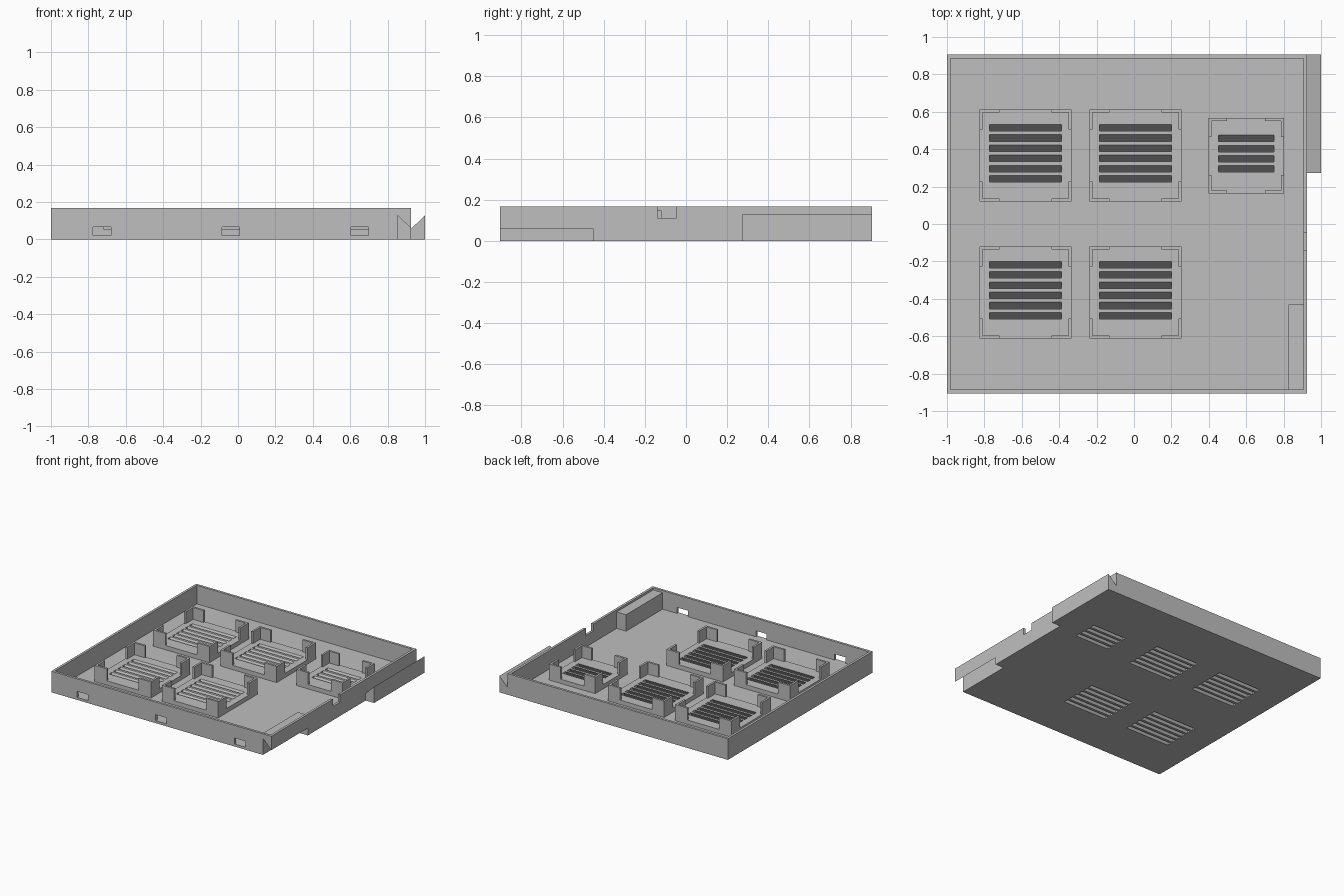
import bpy
import bmesh
from mathutils import Vector

default_cube = bpy.data.objects.get("Cube")
if default_cube:
    bpy.data.objects.remove(default_cube, do_unlink=True)

# Single plain grey material
grey = bpy.data.materials.new("plain_grey")
grey.use_nodes = True
colour = (0.52, 0.52, 0.52, 1)
grey.diffuse_color = colour
for node in grey.node_tree.nodes:
    if node.type == 'BSDF_PRINCIPLED':
        node.inputs["Base Color"].default_value = colour


def prism(bm, profile, extrusion):
    """Extrude a planar profile along a vector into a closed solid."""
    face = bm.faces.new([bm.verts.new(p) for p in profile])
    geom = bmesh.ops.extrude_face_region(bm, geom=[face])["geom"]
    moved = [g for g in geom if isinstance(g, bmesh.types.BMVert)]
    bmesh.ops.translate(bm, verts=moved, vec=Vector(extrusion))


def box(bm, x0, x1, y0, y1, z0, z1):
    prism(bm, [(x0, y0, z0), (x1, y0, z0), (x1, y1, z0), (x0, y1, z0)],
          (0, 0, z1 - z0))


def finish(bm, name):
    bmesh.ops.recalc_face_normals(bm, faces=bm.faces)
    mesh = bpy.data.meshes.new(name)
    bm.to_mesh(mesh)
    bm.free()
    mesh.materials.append(grey)
    obj = bpy.data.objects.new(name, mesh)
    bpy.context.collection.objects.link(obj)
    return obj


def cut(obj, cutters):
    """Subtract the cutters and keep the resulting mesh."""
    for cutter in cutters:
        mod = obj.modifiers.new("cut", 'BOOLEAN')
        mod.operation = 'DIFFERENCE'
        mod.solver = 'EXACT'
        mod.object = cutter
    bpy.context.view_layer.update()
    graph = bpy.context.evaluated_depsgraph_get()
    result = bpy.data.meshes.new_from_object(obj.evaluated_get(graph))
    obj.modifiers.clear()
    obj.data = result


# Main dimensions
LEFT, RIGHT, DEPTH, HEIGHT = -1.0, 0.926, 0.905, 0.167
WALL, FLOOR = 0.019, 0.02
PLINTH_TOP, POST_TOP = 0.054, 0.148
SLOT_W, SLOT_PITCH, SLOT_SHIFT = 0.035, 0.0545, 0.036

# Vent mounts: centre x, centre y, size, slot count, slot length
vents = [(x, y, 0.492, 6, 0.385) for x in (-0.58, 0.008) for y in (0.366, -0.366)]
vents.append((0.6, 0.364, 0.403, 4, 0.295))

# Cutter: tray cavity
bm = bmesh.new()
box(bm, LEFT + WALL, RIGHT - WALL, -DEPTH + WALL, DEPTH - WALL, FLOOR, 0.3)
cavity = finish(bm, "cavity_cutter")

# Cutter: front windows and the open notch in the side wall
bm = bmesh.new()
for x in (-0.727, -0.039, 0.652):
    box(bm, x - 0.047, x + 0.047, -1, -DEPTH + 0.05, FLOOR, 0.067)
box(bm, RIGHT - 0.05, 1, -0.138, -0.047, 0.11, 0.3)
windows = finish(bm, "window_cutter")

# Cutter: slanted louvre slots
bm = bmesh.new()
slope = SLOT_SHIFT / PLINTH_TOP
z_low, z_high = -0.02, 0.074
for cx, cy, size, count, length in vents:
    for i in range(count):
        y = cy + 0.012 + (i - (count - 1) / 2) * SLOT_PITCH
        x = cx - length / 2
        profile = [(x, y + s * SLOT_W / 2 + (z - PLINTH_TOP) * slope, z)
                   for s, z in ((-1, z_low), (1, z_low), (1, z_high), (-1, z_high))]
        prism(bm, profile, (length, 0, 0))
slots = finish(bm, "slot_cutter")

# Cutter: groove that receives the hook rail
bm = bmesh.new()
groove_profile = [(0.852, -0.02), (0.852, 0.13), (0.946, 0.038), (0.946, -0.02)]
prism(bm, [(x, -1, z) for x, z in groove_profile], (0, 0.55, 0))
groove = finish(bm, "groove_cutter")

cutters = [cavity, windows, slots, groove]
for c in cutters:
    c.hide_render = True

# Tray with floor and walls
bm = bmesh.new()
box(bm, LEFT, RIGHT, -DEPTH, DEPTH, 0, HEIGHT)
tray = finish(bm, "tray")
cut(tray, cutters)

# Housing over the groove
bm = bmesh.new()
box(bm, 0.825, RIGHT - WALL, -DEPTH + WALL, -0.43, FLOOR, 0.15)
housing = finish(bm, "groove_housing")
cut(housing, [groove])

# Raised vent plinths
bm = bmesh.new()
for cx, cy, size, count, length in vents:
    h = size / 2
    box(bm, cx - h, cx + h, cy - h, cy + h, FLOOR, PLINTH_TOP)
plinths = finish(bm, "vent_plinths")
cut(plinths, [slots])

# L-shaped corner posts on each plinth
bm = bmesh.new()
thick = 0.016
for cx, cy, size, count, length in vents:
    h = size / 2
    arm = 0.107 if count > 4 else 0.1
    outline = [(h, h), (h - arm, h), (h - arm, h - thick),
               (h - thick, h - thick), (h - thick, h - arm), (h, h - arm)]
    for sx in (-1, 1):
        for sy in (-1, 1):
            prism(bm, [(cx + sx * x, cy + sy * y, PLINTH_TOP) for x, y in outline],
                  (0, 0, POST_TOP - PLINTH_TOP))
finish(bm, "corner_posts")

# Hook rail on the outside of the side wall
bm = bmesh.new()
hook_profile = [(RIGHT, 0), (1, 0), (1, 0.129), (RIGHT, 0.057)]
prism(bm, [(x, 0.273, z) for x, z in hook_profile], (0, DEPTH - 0.273, 0))
finish(bm, "hook_rail")

for c in cutters:
    bpy.data.objects.remove(c, do_unlink=True)
